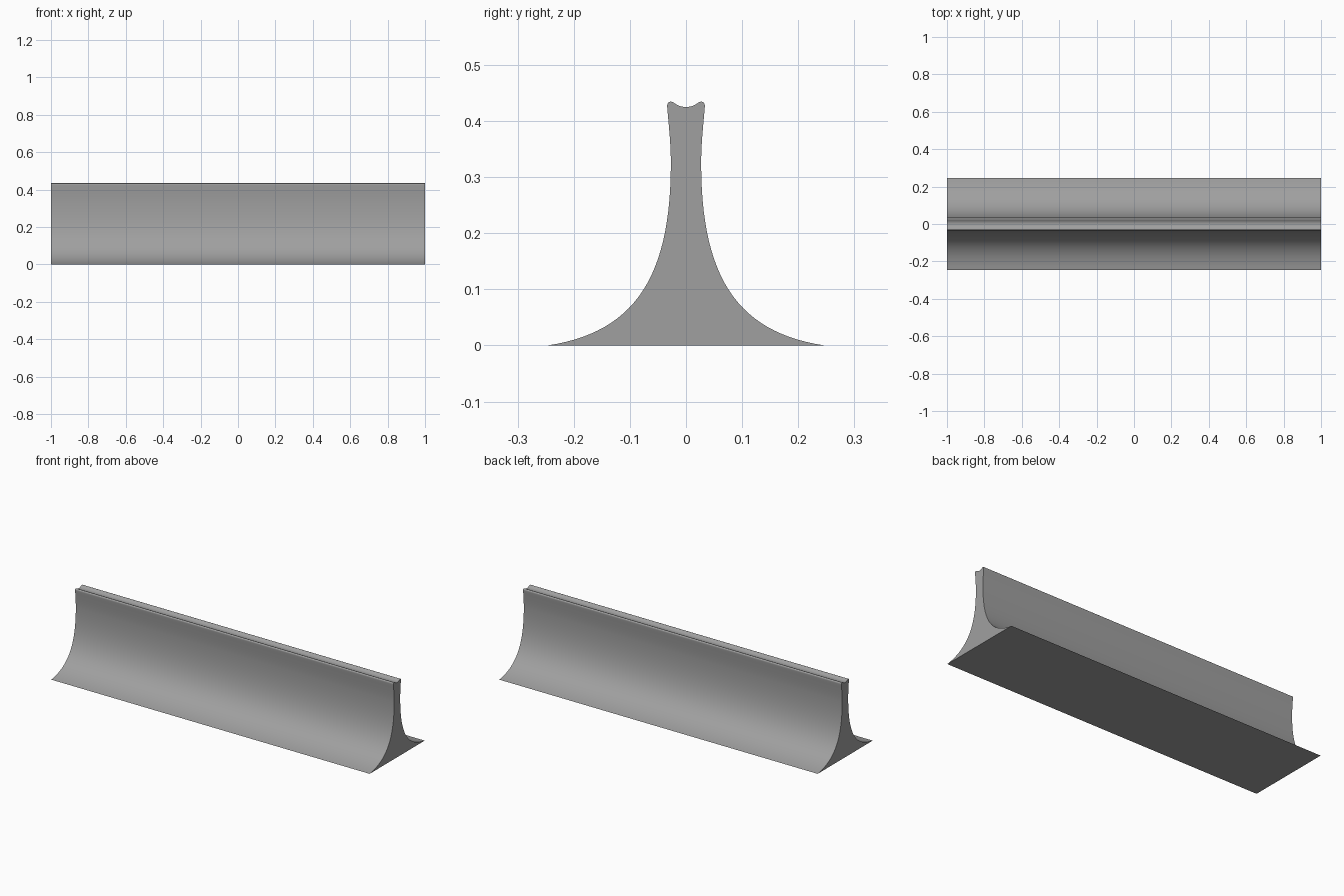
import bpy
import bmesh
from mathutils import Vector
from mathutils.geometry import interpolate_bezier

if "Cube" in bpy.data.objects:
    bpy.data.objects.remove(bpy.data.objects["Cube"])

HALF_LENGTH = 1.0

# Half of the cross-section as (y, z) Bezier pieces: start, two handles, end, points
PIECES = [
    ((0.247, 0), (0.095, 0.023), (0.027, 0.117), (0.027, 0.325), 28),           # flared foot
    ((0.027, 0.325), (0.027, 0.36), (0.031, 0.395), (0.0335, 0.425), 10),       # neck
    ((0.0335, 0.425), (0.034, 0.431), (0.0315, 0.4345), (0.027, 0.4345), 10),   # rounded lip
    ((0.027, 0.4345), (0.021, 0.4345), (0.016, 0.425), (0, 0.425), 12),         # top groove
]


def half_profile():
    points = []
    for a, h1, h2, b, count in PIECES:
        curve = interpolate_bezier(*(Vector((p[0], p[1], 0)) for p in (a, h1, h2, b)), count)
        points += [(p.x, p.y) for p in curve[:-1]]
    return points


# Mirror the half profile into a closed outline
half = half_profile()
outline = half + [(0, 0.425)] + [(-y, z) for y, z in reversed(half)]

# Extrude the outline along x
bm = bmesh.new()
end = bm.faces.new([bm.verts.new((-HALF_LENGTH, y, z)) for y, z in outline])
result = bmesh.ops.extrude_face_region(bm, geom=[end], use_keep_orig=True)
moved = [g for g in result["geom"] if isinstance(g, bmesh.types.BMVert)]
bmesh.ops.translate(bm, verts=moved, vec=(2 * HALF_LENGTH, 0, 0))
bmesh.ops.recalc_face_normals(bm, faces=bm.faces)

mesh = bpy.data.meshes.new("flared_rail")
bm.to_mesh(mesh)
bm.free()

grey = bpy.data.materials.new("mid grey")
grey.diffuse_color = (0.35, 0.35, 0.35, 1)
grey.use_nodes = True
grey.node_tree.nodes["Principled BSDF"].inputs["Base Color"].default_value = grey.diffuse_color
mesh.materials.append(grey)

rail = bpy.data.objects.new("flared_rail", mesh)
bpy.context.collection.objects.link(rail)
bpy.context.view_layer.objects.active = rail
rail.select_set(True)
bpy.ops.object.shade_smooth_by_angle(angle=0.6)
